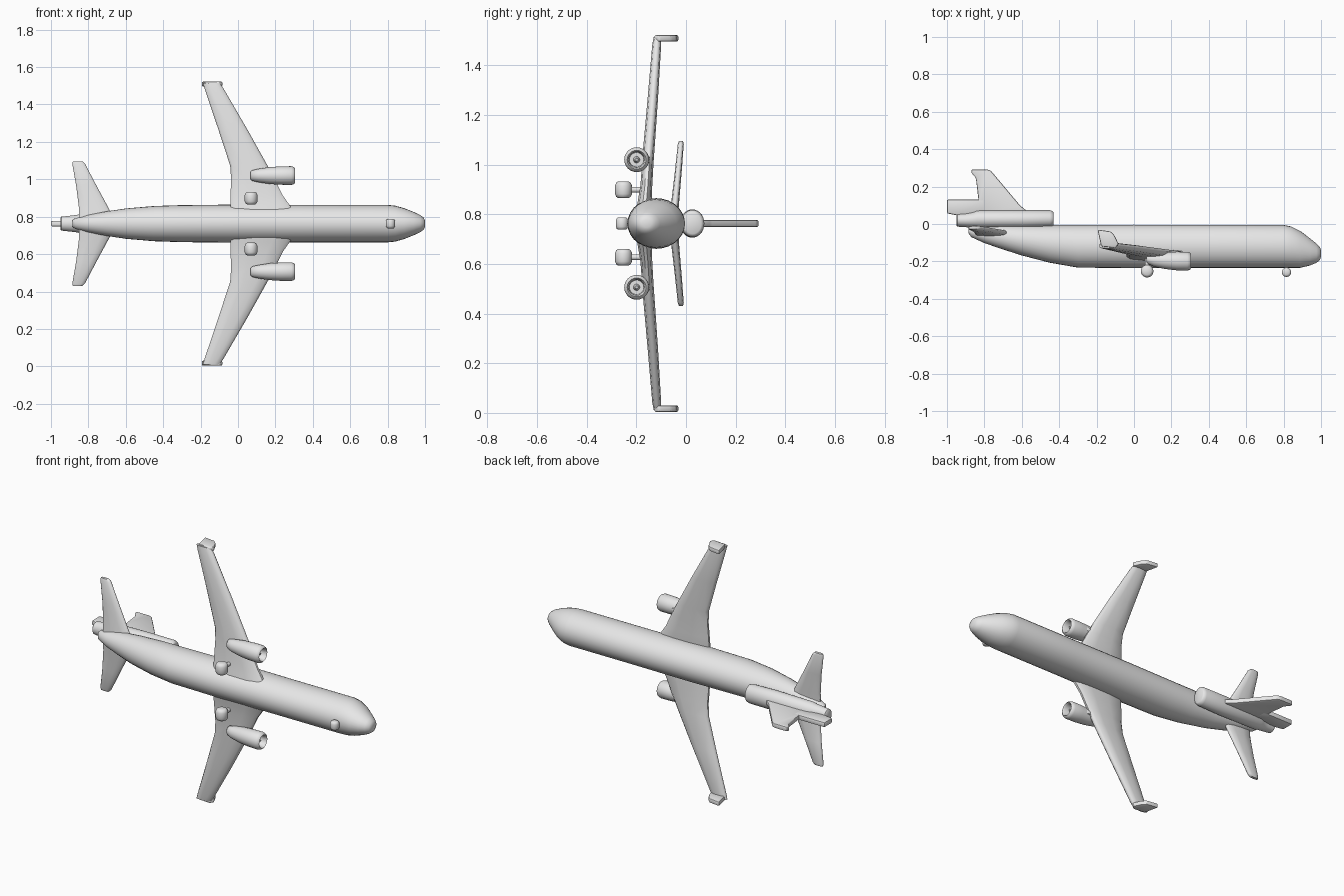
import bpy, bmesh, math
from mathutils import Vector

if "Cube" in bpy.data.objects:
    bpy.data.objects.remove(bpy.data.objects["Cube"])

MID = 0.763  # height of the fuselage axis (aircraft lies on its side)
grey = bpy.data.materials.new("light_grey")
grey.diffuse_color = (0.8, 0.8, 0.8, 1)
grey.use_nodes = True
grey.node_tree.nodes["Principled BSDF"].inputs["Base Color"].default_value = grey.diffuse_color


def finish(name, bm, angle=40):
    bmesh.ops.recalc_face_normals(bm, faces=bm.faces)
    me = bpy.data.meshes.new(name)
    bm.to_mesh(me)
    bm.free()
    me.materials.append(grey)
    ob = bpy.data.objects.new(name, me)
    bpy.context.collection.objects.link(ob)
    bpy.ops.object.select_all(action='DESELECT')
    ob.select_set(True)
    bpy.context.view_layer.objects.active = ob
    bpy.ops.object.shade_smooth_by_angle(angle=math.radians(angle))
    return ob


def loft(name, rings, angle=40):
    """Skin a list of equal-length point rings and cap both ends."""
    bm = bmesh.new()
    vs = [[bm.verts.new(p) for p in r] for r in rings]
    n = len(vs[0])
    for a, b in zip(vs, vs[1:]):
        for i in range(n):
            j = (i + 1) % n
            bm.faces.new((a[i], a[j], b[j], b[i]))
    bm.faces.new(vs[0])
    bm.faces.new(vs[-1])
    return finish(name, bm, angle)


def tube(name, sections, z=MID, n=28, angle=40):
    """Body along x; sections are (x, centre y, y radius, z radius)."""
    return loft(name, [[(x, cy + ry * math.cos(2 * math.pi * i / n),
                         z + rz * math.sin(2 * math.pi * i / n)) for i in range(n)]
                       for x, cy, ry, rz in sections], angle)


# Rounded blade outline: (fraction from trailing to leading edge, half thickness)
AIR = [(0, .25), (.06, .7), (.35, 1), (.7, 1), (.93, .75), (1, .25)]
FOIL = AIR + [(f, -t) for f, t in reversed(AIR)]


def blade(name, sections, side):
    """Wing along z; sections are (offset, trailing x, leading x, y, thickness)."""
    return loft(name, [[(a + (b - a) * f, y + t * th / 2, MID + side * s) for f, t in FOIL]
                       for s, a, b, y, th in sections], 50)


def plate(name, pts, z, thick):
    """Flat plate from an x-y outline, with softened edges."""
    bm = bmesh.new()
    face = bm.faces.new([bm.verts.new((x, y, z - thick / 2)) for x, y in pts])
    ext = bmesh.ops.extrude_face_region(bm, geom=[face])
    bmesh.ops.translate(bm, vec=(0, 0, thick),
                        verts=[v for v in ext['geom'] if isinstance(v, bmesh.types.BMVert)])
    bmesh.ops.bevel(bm, geom=bm.edges[:], offset=thick * .25, segments=2,
                    affect='EDGES', profile=.5)
    return finish(name, bm)


def wheel(name, x, y, z, r, width):
    """Rounded wheel with its axle along z."""
    prof = [(-.5, .6), (-.42, .85), (-.25, 1), (.25, 1), (.42, .85), (.5, .6)]
    return loft(name, [[(x + r * k * math.cos(i * math.pi / 10), y + r * k * math.sin(i * math.pi / 10),
                         z + w * width) for i in range(20)] for w, k in prof])


def strut(name, x, y0, y1, z, r):
    return loft(name, [[(x + r * math.cos(i * math.pi / 5), y, z + r * math.sin(i * math.pi / 5))
                        for i in range(10)] for y in (y0, y1)])


# Fuselage with raised tail and drooped nose
tube("fuselage", [
    (-.885, -.035, .015, .018), (-.87, -.04, .03, .028), (-.80, -.054, .048, .047),
    (-.70, -.071, .065, .066), (-.60, -.087, .081, .081), (-.45, -.106, .101, .094),
    (-.30, -.119, .114, .099), (0, -.12, .116, .102), (.4, -.12, .115, .100),
    (.80, -.12, .115, .100), (.84, -.124, .111, .096), (.89, -.136, .098, .082),
    (.94, -.149, .073, .062), (.975, -.156, .052, .045), (.993, -.158, .036, .032),
    (1.0, -.158, .018, .016)])

# Tail engine above the rear fuselage
tube("tail_engine", [
    (-.95, .02, .028, .03), (-.945, .02, .034, .037), (-.90, .02, .037, .042),
    (-.86, .022, .042, .047), (-.84, .025, .048, .053), (-.60, .025, .049, .057),
    (-.45, .027, .047, .055), (-.435, .027, .042, .050), (-.43, .027, .034, .042)])

# Vertical fin with its rear block
plate("vertical_fin", [(-.55, .05), (-.61, .10), (-.765, .285), (-.785, .292), (-.868, .292),
                       (-.87, .275), (-.845, .245), (-.832, .132), (-.83, .05)], MID, .028)
plate("rudder_block", [(-.80, .05), (-.80, .131), (-1, .131), (-1, .057), (-.94, .045)], MID, .030)

for side, tag in ((1, "upper"), (-1, "lower")):
    z = lambda s: MID + side * s
    # Main wing, cranked at the engine
    blade("wing_" + tag, [
        (.03, -.04, .32, -.175, .06), (.10, -.04, .275, -.165, .055), (.15, -.04, .24, -.16, .048),
        (.24, -.037, .195, -.154, .046), (.31, -.042, .158, -.149, .046),
        (.50, -.104, .052, -.134, .042), (.72, -.178, -.076, -.118, .036),
        (.752, -.188, -.098, -.116, .028)], side)
    # Winglet turned up at the tip
    plate("winglet_" + tag, [(-.195, -.03), (-.125, -.04), (-.105, -.06), (-.082, -.108),
                             (-.10, -.128), (-.175, -.12)], z(.746), .026)
    # Horizontal tail
    blade("tailplane_" + tag, [(.02, -.85, -.66, -.05, .035), (.08, -.85, -.69, -.044, .032),
                               (.20, -.865, -.755, -.032, .028), (.32, -.886, -.818, -.021, .024),
                               (.333, -.883, -.832, -.02, .016)], side)
    # Wing engine with hollow intake and hub
    tube("wing_engine_" + tag, [
        (.066, -.188, .014, .018), (.075, -.190, .024, .028), (.11, -.193, .036, .036),
        (.17, -.196, .045, .045), (.23, -.198, .050, .049), (.285, -.199, .050, .050),
        (.30, -.199, .045, .045), (.305, -.199, .038, .038), (.295, -.199, .032, .032),
        (.25, -.199, .029, .029), (.25, -.199, .013, .013), (.285, -.199, .006, .006)],
        z(.257), 24)
    plate("pylon_" + tag, [(.08, -.19), (.08, -.15), (.19, -.145), (.25, -.165), (.25, -.19)],
          z(.257), .024)
    # Main landing gear
    wheel("main_wheel_" + tag, .07, -.252, z(.136), .034, .068)
    strut("main_strut_" + tag, .07, -.25, -.16, z(.136), .012)

# Nose landing gear
wheel("nose_wheel", .815, -.258, MID, .025, .05)
strut("nose_strut", .815, -.255, -.20, MID, .012)
